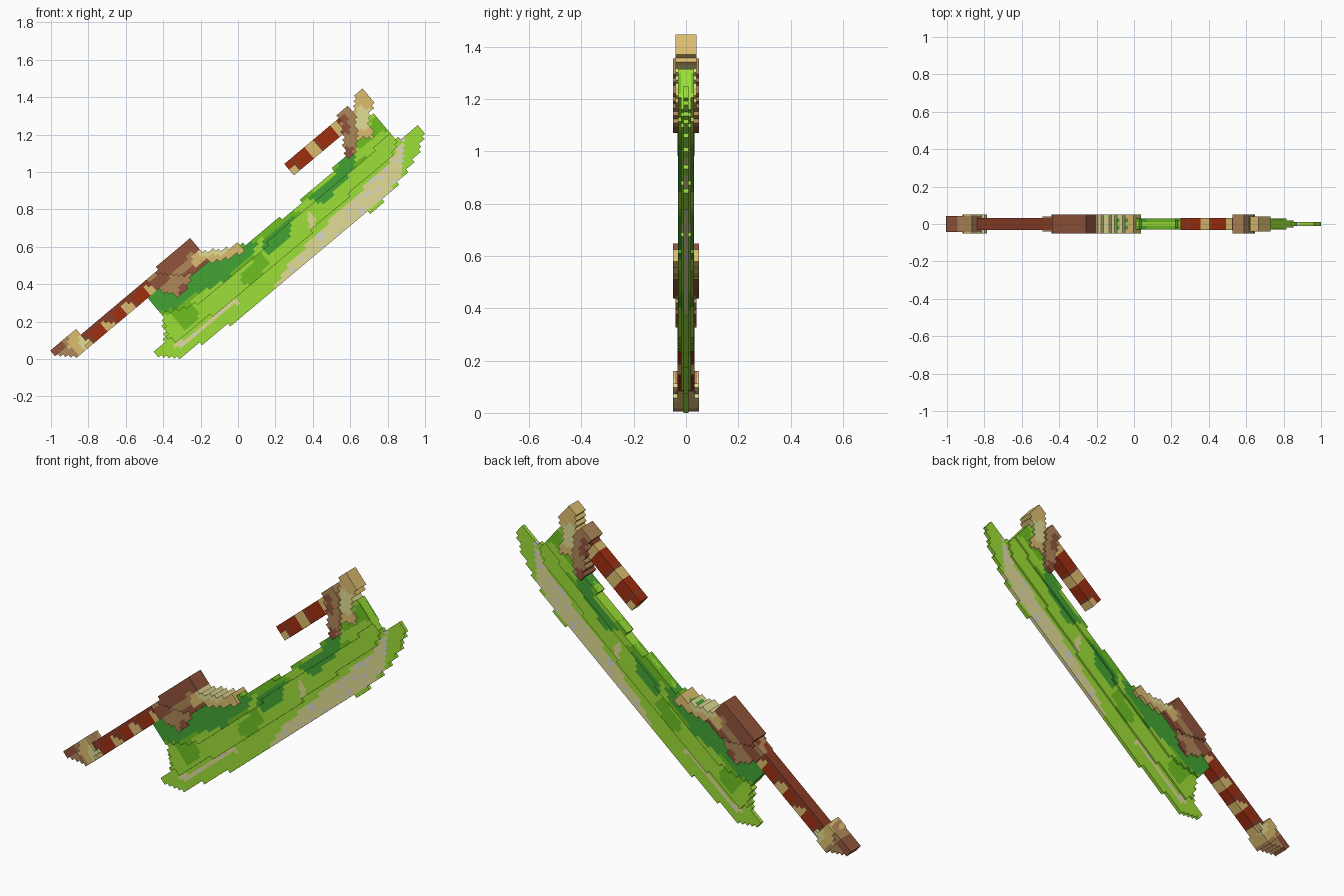
import bpy
import math
from mathutils import Vector, noise

if "Cube" in bpy.data.objects:
    bpy.data.objects.remove(bpy.data.objects["Cube"], do_unlink=True)

CELL = 0.02
TILT = math.radians(40)
COS, SIN = math.cos(TILT), math.sin(TILT)

# Palette, as display values turned to linear
PALETTE = {
    "lime green": (157, 224, 55),
    "leaf green": (110, 192, 34),
    "dark green": (68, 164, 52),
    "straw": (226, 220, 148),
    "pale grey": (216, 214, 206),
    "brown": (176, 136, 90),
    "red brown": (146, 84, 60),
    "maroon": (138, 60, 38),
    "dark red": (160, 45, 16),
    "sand": (220, 190, 112),
}
NAMES = list(PALETTE)


def to_linear(value):
    value /= 255
    return value / 12.92 if value < 0.04 else ((value + 0.055) / 1.055) ** 2.4


def make_material(name):
    colour = [to_linear(v) for v in PALETTE[name]] + [1]
    mat = bpy.data.materials.new(name)
    mat.use_nodes = True
    mat.diffuse_color = colour
    shader = mat.node_tree.nodes["Principled BSDF"]
    shader.inputs["Base Color"].default_value = colour
    shader.inputs["Roughness"].default_value = 0.8
    return mat


MATERIALS = [make_material(name) for name in NAMES]


def along(points):
    """Turn hundredths in x, z into the tilted frame of the weapon."""
    return [((x * COS + z * SIN) / 100, (z * COS - x * SIN) / 100) for x, z in points]


def straight(u0, u1, v0, v1):
    """A bar lying square in the tilted frame."""
    return [(u0, v0), (u1, v0), (u1, v1), (u0, v1)]


def inside(u, v, outline):
    hit = False
    for (au, av), (bu, bv) in zip(outline, outline[1:] + outline[:1]):
        if (av > v) != (bv > v) and u < au + (v - av) * (bu - au) / (bv - av):
            hit = not hit
    return hit


def voxel_part(name, outline, half, rule):
    """Fill an outline with square cells, give it thickness and colour each cell."""
    us, vs = zip(*outline)
    cells = {
        (i, j)
        for i in range(math.floor(min(us) / CELL), math.ceil(max(us) / CELL))
        for j in range(math.floor(min(vs) / CELL), math.ceil(max(vs) / CELL))
        if inside((i + 0.5) * CELL, (j + 0.5) * CELL, outline)
    }
    verts, lookup, faces, colours = [], {}, [], []

    def vert(corner, side):
        key = (corner, side)
        if key not in lookup:
            u, v = corner[0] * CELL, corner[1] * CELL
            lookup[key] = len(verts)
            verts.append((u * COS - v * SIN, side * half, u * SIN + v * COS))
        return lookup[key]

    for i, j in sorted(cells):
        ring = [(i, j), (i + 1, j), (i + 1, j + 1), (i, j + 1)]
        beside = [(i, j - 1), (i + 1, j), (i, j + 1), (i - 1, j)]
        new = [[vert(c, -1) for c in ring], [vert(c, 1) for c in reversed(ring)]]
        for k in range(4):
            if beside[k] not in cells:
                a, b = ring[k], ring[(k + 1) % 4]
                new.append([vert(a, -1), vert(a, 1), vert(b, 1), vert(b, -1)])
        faces += new
        colours += [NAMES.index(rule((i + 0.5) * CELL, (j + 0.5) * CELL))] * len(new)

    mesh = bpy.data.meshes.new(name)
    mesh.from_pydata(verts, [], faces)
    for mat in MATERIALS:
        mesh.materials.append(mat)
    mesh.polygons.foreach_set("material_index", colours)
    bpy.context.collection.objects.link(bpy.data.objects.new(name, mesh))


def painted(base, *patches):
    """Colour rule: the first patch that holds the cell wins."""
    ready = [(colour, along(points)) for colour, points in patches]

    def rule(u, v):
        return next((c for c, shape in ready if inside(u, v, shape)), base)
    return rule


def mottle(u, v, seed):
    return noise.noise(Vector((u * 9, v * 18, seed)))


# Blade colours
edge_paint = painted(
    "lime green",
    ("straw", [(15, 32), (28, 52), (49, 74), (80, 104), (90, 120), (88, 98), (76, 84), (49, 60), (22, 38)]),
    ("straw", [(-34, 7), (-31, 6), (0, 30), (-2, 32)]),
)
body_paint = painted(
    "lime green",
    ("leaf green", [(0, 59), (2, 68), (28, 88), (31, 79), (14, 65)]),
    ("dark green", [(-50, 33), (-39, 24), (-26, 33), (-7, 42), (9, 58), (11, 64), (-28, 60)]),
    ("dark green", [(21, 75), (30, 80), (28, 66), (17, 56), (12, 60)]),
    ("dark green", [(37, 86), (52, 99), (56, 114), (64, 114), (62, 101), (46, 83)]),
    ("leaf green", [(-42, 28), (-28, 16), (-20, 24), (-27, 34)]),
    ("leaf green", [(0, 42), (12, 58), (17, 53), (8, 38)]),
    ("straw", [(37, 78), (40, 79), (41, 72), (39, 69)]),
    ("straw", [(6, 37), (9, 38), (10, 32), (7, 31)]),
)


def edge_rule(u, v):
    colour = edge_paint(u, v)
    return "pale grey" if colour == "straw" and mottle(u * 3, v * 2, 3) > 0.25 else colour


def spine_rule(u, v):
    colour = body_paint(u, v)
    return "leaf green" if colour == "lime green" and mottle(u, v, 5) > 0.03 else colour


# Blade: three nested layers, thin at the cutting edge
top_side = [(72, 131), (62, 113), (57, 108), (44, 94), (28, 79), (14, 69), (6, 62), (-28, 52), (-48, 33)]
voxel_part("blade_edge", along([
    (-40, 22), (-39, 10), (-46, 4), (-42, 1), (-31, 1), (-20, 8), (1, 22), (22, 40),
    (49, 62), (76, 83), (89, 98), (97, 112), (100, 122), (96, 124), (87, 117), (80, 121)] + top_side),
    0.01, edge_rule)
voxel_part("blade_body", along([
    (-40, 22), (-38, 12), (-34, 9), (-12, 25), (12, 44), (38, 67), (65, 93), (82, 107),
    (86, 117), (80, 121)] + top_side), 0.02, body_paint)
voxel_part("blade_spine", along([
    (-40, 24), (-20, 30), (6, 52), (33, 78), (55, 96), (73, 112), (81, 121)] + top_side),
    0.03, spine_rule)


# Grips: small sand wedges under a dark back, and plain rings
def wedge_rule(u, v):
    phase = ((u + 0.44) / 0.15) % 1
    if v > 0.62:
        return "maroon"
    if phase < 0.42 - (v - 0.56) * 5:
        return "sand"
    return "maroon" if phase < 0.52 else "dark red"


def ring_rule(u, v):
    phase = ((u - 0.85) / 0.16) % 1
    if phase < 0.3 and (u > 0.95 or v < 0.61):
        return "sand"
    return "maroon" if 0.3 < phase < 0.42 else "dark red"


voxel_part("main_grip", straight(-0.6, 0.18, 0.56, 0.64), 0.032, wedge_rule)
voxel_part("upper_grip", straight(0.86, 1.24, 0.56, 0.64), 0.032, ring_rule)

# Pommel
voxel_part("pommel_end", along([(-100, 4), (-86, 16), (-80, 9), (-88, 1), (-97, 2)]), 0.042,
           painted("brown", ("red brown", [(-101, 4), (-94, 10), (-92, 7), (-98, 0)])))
voxel_part("pommel_collar", along([(-92, 10), (-86, 16), (-80, 10), (-81, 5), (-86, 1), (-90, 4)]), 0.05,
           painted("sand", ("brown", [(-90, 6), (-88, 7), (-84, 1), (-92, 1)]),
                   ("straw", [(-84, 14), (-78, 8), (-82, 4), (-86, 9)])))

# Main guard with a thinner lug below it
voxel_part("main_guard", along([
    (-44, 48), (-25, 64), (-20, 57), (-2, 60), (0, 64), (3, 58), (-4, 54), (-15, 52),
    (-25, 45), (-36, 45), (-42, 45)]), 0.05,
    painted("brown",
            ("red brown", [(-48, 46), (-25, 67), (-19, 58), (-24, 57), (-40, 43)]),
            ("red brown", [(-32, 45), (-25, 49), (-16, 53), (-15, 50), (-27, 43)]),
            ("straw", [(-22, 59), (-3, 61), (-6, 56), (-20, 55)]),
            ("sand", [(-24, 60), (1, 66), (6, 57), (-12, 51), (-25, 50)])))
voxel_part("guard_lug", along([
    (-48, 42), (-43, 37), (-31, 33), (-27, 36), (-25, 47), (-40, 49)]), 0.04,
    painted("brown", ("red brown", [(-48, 42), (-40, 48), (-36, 43), (-45, 36)]),
            ("red brown", [(-31, 40), (-26, 40), (-26, 35), (-31, 32)])))

# Upper guard: a dark cheek and a taller light post
voxel_part("upper_guard_post", along([
    (66, 145), (72, 139), (71, 131), (70, 126), (73, 119), (64, 117), (60, 126), (63, 140)]), 0.04,
    painted("sand", ("straw", [(64, 136), (70, 134), (69, 122), (63, 122)])))
voxel_part("upper_guard_cheek", along([
    (53, 132), (57, 135), (63, 132), (63, 124), (64, 117), (62, 110), (57, 107), (56, 122)]), 0.05,
    painted("brown", ("red brown", [(55, 130), (58, 130), (60, 121), (56, 121)]),
            ("red brown", [(56, 112), (61, 114), (62, 108), (57, 107)])))
